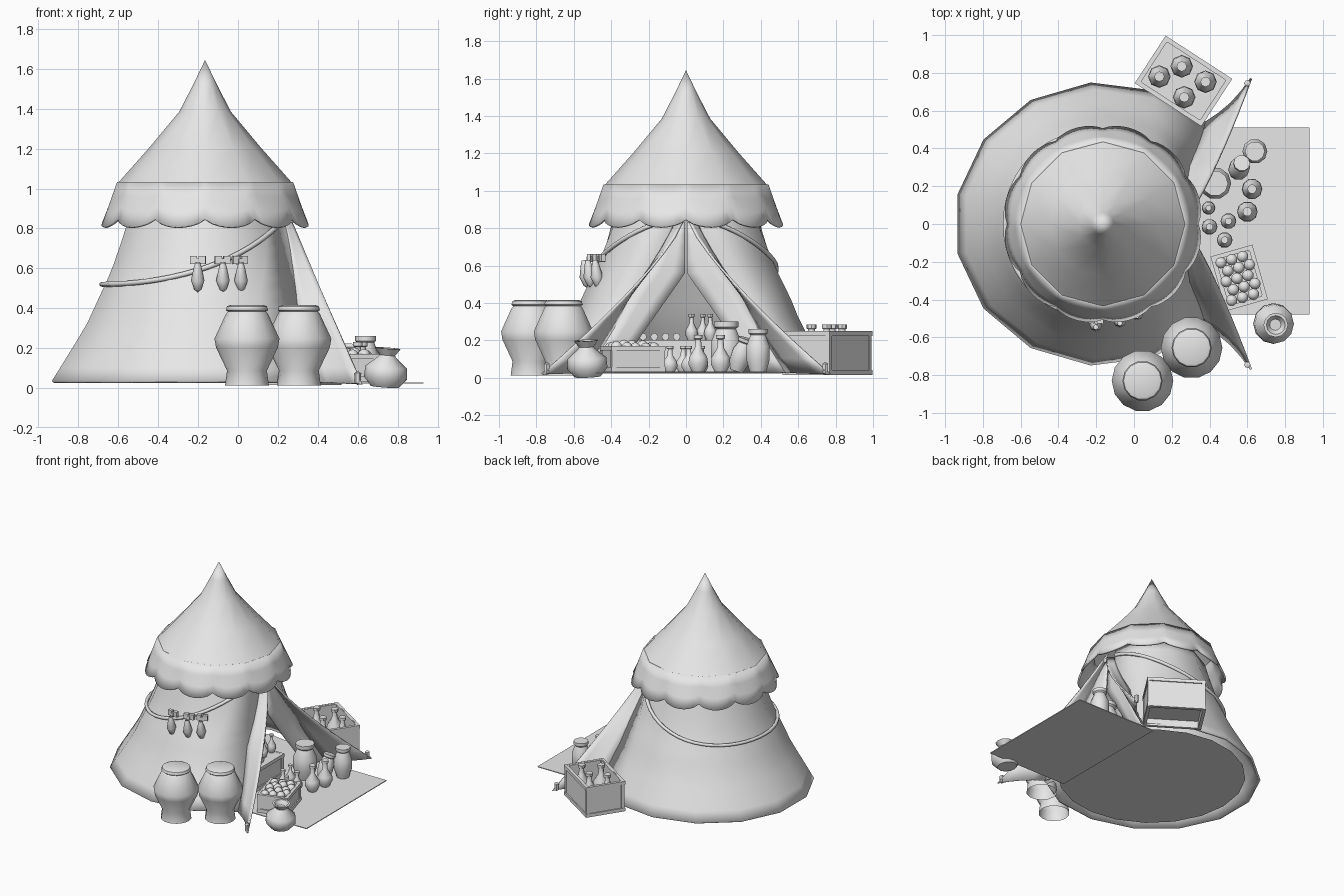
import bpy, bmesh, math, random
from mathutils import Matrix, Vector
from math import sin, cos, pi, radians

random.seed(4)
if "Cube" in bpy.data.objects:
    bpy.data.objects.remove(bpy.data.objects["Cube"])

GREY = (0.8, 0.8, 0.8, 1)
mat = bpy.data.materials.new("plain_grey")
mat.use_nodes = True
mat.diffuse_color = GREY
mat.node_tree.nodes["Principled BSDF"].inputs["Base Color"].default_value = GREY

AXIS = -0.165      # x of the tent pole
FLOOR = 0.03       # height of tent floor and mat


def finish(name, bm, smooth=30, thick=0):
    bmesh.ops.remove_doubles(bm, verts=bm.verts, dist=0.0005)
    bmesh.ops.recalc_face_normals(bm, faces=bm.faces)
    mesh = bpy.data.meshes.new(name)
    bm.to_mesh(mesh)
    bm.free()
    mesh.materials.append(mat)
    ob = bpy.data.objects.new(name, mesh)
    bpy.context.collection.objects.link(ob)
    if thick:
        mod = ob.modifiers.new("thickness", 'SOLIDIFY')
        mod.thickness, mod.offset = thick, 0
    if smooth:
        bpy.ops.object.select_all(action='DESELECT')
        ob.select_set(True)
        bpy.context.view_layer.objects.active = ob
        bpy.ops.object.shade_smooth_by_angle(angle=radians(smooth))
    return ob


def grid(bm, f, nu, nv):
    """Fill a sheet of quads from a function of two 0..1 parameters."""
    vs = [[bm.verts.new(f(i / nu, j / nv)) for i in range(nu + 1)] for j in range(nv + 1)]
    for a, b in zip(vs, vs[1:]):
        for i in range(nu):
            bm.faces.new((a[i], a[i + 1], b[i + 1], b[i]))


def lathe(name, profile, loc, sides=12, tilt=(0, 0), smooth=45, scale=(1, 1)):
    """Spin a (radius, height) profile round its own vertical axis."""
    bm = bmesh.new()
    n = len(profile) - 1

    def point(u, v):
        r, z = profile[round(v * n)]
        a = 2 * pi * u
        return (r * scale[0] * cos(a), r * scale[0] * sin(a), z * scale[1])
    grid(bm, point, sides, n)
    rot = Matrix.Rotation(tilt[1], 4, 'Y') @ Matrix.Rotation(tilt[0], 4, 'X')
    bm.transform(Matrix.Translation(loc) @ rot)
    return finish(name, bm, smooth)


def boxes(name, parts, loc, turn=0):
    """Join (centre, size) boxes into one object."""
    bm = bmesh.new()
    for c, s in parts:
        bmesh.ops.create_cube(bm, size=1, matrix=Matrix.Translation(c) @ Matrix.Diagonal((*s, 1)))
    bm.transform(Matrix.Translation(loc) @ Matrix.Rotation(radians(turn), 4, 'Z'))
    return finish(name, bm, 0)


def interp(table, z):
    for (z0, a), (z1, b) in zip(table, table[1:]):
        if z <= z1:
            return a + (b - a) * (z - z0) / (z1 - z0)
    return table[-1][1]


# Tent wall with a door gap that narrows upward, slightly flattened at the sides
RADII = [(0.03, 0.78), (0.31, 0.605), (0.59, 0.475), (0.8, 0.405), (0.92, 0.37)]
SQUASH = [(0.03, 0.955), (0.42, 1), (0.92, 1)]
GAPS = [(0.03, 46), (0.45, 33), (0.83, 8), (0.92, 8)]


def wall_point(angle, z, out=0):
    r = interp(RADII, z) + out
    return Vector((AXIS + r * cos(angle), r * sin(angle) * interp(SQUASH, z), z))


def wall(u, v):
    z = 0.03 + 0.89 * v
    gap = radians(interp(GAPS, z))
    return wall_point(gap + (2 * pi - 2 * gap) * u, z)


bm = bmesh.new()
grid(bm, wall, 11, 12)
finish("tent_wall", bm, 40, 0.015)

# Door flaps pulled outward, curtains folded inward, and pegs
INNER = [(0.03, 0.38), (0.17, 0.28), (0.56, 0.005), (0.83, 0.005)]
for side, label in ((1, "left"), (-1, "right")):
    def flap(u, v):
        z = 0.83 - 0.8 * v
        edge = wall_point(radians(interp(GAPS, z)), z)
        free = Vector((0.27 + 0.35 * v, 0.02 + 0.75 * v ** 1.25, z - 0.01 * v))
        p = edge.lerp(free, u)
        sag = 0.015 * sin(pi * u) * v
        return (p.x + sag, (p.y - sag) * side, p.z)

    def curtain(u, v):
        z = 0.83 - 0.8 * v
        edge = wall_point(radians(interp(GAPS, z)), z)
        p = edge.lerp(Vector((edge.x - 0.06 * v, interp(INNER, z), z)), u)
        return (p.x, p.y * side, p.z)
    bm = bmesh.new()
    grid(bm, flap, 4, 10)
    finish(label + "_door_flap", bm, 40, 0.012)
    bm = bmesh.new()
    grid(bm, curtain, 3, 12)
    finish(label + "_inner_curtain", bm, 40, 0.01)
    lathe(label + "_peg", [(0, 0), (0.015, 0.01), (0.018, 0.06), (0, 0.07)],
          (0.6, 0.745 * side, 0.015), 6)

# Pointed roof and scalloped hem
lathe("roof", [(0.435, 1.03), (0.28, 1.205), (0.13, 1.385), (0.06, 1.52), (0, 1.645)],
      (AXIS, 0, 0), 12, smooth=30)


def hem(u, v):
    a = 2 * pi * u
    lobe = abs(sin(6 * a)) ** 0.7
    mid = (a % (pi / 6)) - pi / 12
    top = 0.435 * cos(pi / 12) / cos(mid)
    r = top + (0.5 + 0.022 * lobe - top) * v
    z = 1.03 + (0.845 - 0.04 * lobe - 1.03) * v
    return (AXIS + r * cos(a), r * sin(a), z)


bm = bmesh.new()
grid(bm, hem, 96, 3)
finish("roof_hem", bm, 40, 0.014)

# Floor and mat
lathe("tent_floor", [(0, 0), (0.665, 0)], (AXIS, 0, FLOOR), 20)
boxes("mat", [((0, 0, 0), (0.68, 0.99, 0.006))], (0.59, 0.015, FLOOR - 0.004))

# Rope drooping round the wall


def rope_point(a):
    z = 0.52 + 0.33 * ((1 + cos(a)) / 2) ** 2
    return wall_point(a, z, 0.01)


curve = bpy.data.curves.new("rope", 'CURVE')
curve.dimensions = '3D'
curve.bevel_depth, curve.bevel_resolution = 0.013, 1
spline = curve.splines.new('POLY')
spline.points.add(48)
for i, p in enumerate(spline.points):
    p.co = (*rope_point(radians(10 + 340 * i / 48)), 1)
curve.materials.append(mat)
bpy.context.collection.objects.link(bpy.data.objects.new("rope", curve))

# Drying peppers tied to the rope with small bows
for i, deg in enumerate((-94, -80, -69)):
    p = rope_point(radians(deg))
    p.z = 0.635
    out = Vector((cos(radians(deg)), sin(radians(deg)), 0))
    lathe(f"pepper_{i}", [(0, 0), (0.018, 0.015), (0.034, 0.06), (0.02, 0.125), (0.012, 0.15)],
          p + out * 0.045 - Vector((0, 0, 0.155)), 8, (0.12, 0))
    boxes(f"pepper_bow_{i}", [((0.022, 0, 0.008), (0.034, 0.025, 0.04)),
                              ((-0.022, 0, 0.008), (0.034, 0.025, 0.04)),
                              ((0, 0, 0), (0.025, 0.035, 0.03))], p + out * 0.03, deg + 90)

# Two big storage jars with flat covers
JAR = [(0.11, 0), (0.1, 0.075), (0.155, 0.19), (0.163, 0.235), (0.105, 0.36),
       (0.096, 0.37), (0.106, 0.378), (0.1, 0.397), (0.085, 0.403), (0, 0.403)]
for i, (x, y) in enumerate(((0.045, -0.83), (0.305, -0.655))):
    lathe(f"big_jar_{i}", JAR, (x, y, 0.013), 14)

# Leaning jug beside the door
lathe("jug", [(0, 0), (0.07, 0.0), (0.108, 0.045), (0.104, 0.1), (0.045, 0.15), (0.04, 0.16),
              (0.065, 0.195), (0.05, 0.195), (0.03, 0.165), (0, 0.165)],
      (0.735, -0.525, 0.006), 12, (0.05, 0.08))


def crate(name, x, y, z, w, d, h, turn, fill):
    t = 0.016
    parts = [((0, 0, fill), (w - t, d - t, 0.01))]
    for s in (1, -1):
        parts += [((0, s * (d / 2 - t), h / 2), (w - t, t, h)),
                  ((s * (w / 2 - t), 0, h / 2), (t, d - t, h))]
        for zz in (0.014, h - 0.012):
            parts += [((0, s * (d / 2 - t / 2), zz), (w, t, 0.026)),
                      ((s * (w / 2 - t / 2), 0, zz), (t, d, 0.026))]
        for q in (1, -1):
            parts.append(((s * (w / 2 - t), q * (d / 2 - t), h / 2), (t * 1.6, t * 1.6, h)))
    boxes(name, parts, (x, y, z), turn)


def in_crate(x, y, turn, u, v):
    a = radians(turn)
    return (x + u * cos(a) - v * sin(a), y + u * sin(a) + v * cos(a))


# Profiles at unit size for bottles and pots
BOTTLE = [(0, 0), (0.6, 0), (1, 0.22), (0.92, 0.4), (0.35, 0.65), (0.3, 0.88), (0.45, 0.9),
          (0.45, 1), (0, 1)]
POT = [(0, 0), (0.7, 0), (1, 0.3), (1, 0.6), (0.7, 0.82), (0.65, 0.86), (0.8, 0.9), (0.8, 1),
       (0, 1)]

# Back crate of bottles
crate("bottle_crate", 0.262, 0.757, 0.015, 0.42, 0.3, 0.235, -33, 0.06)
for i, (u, v) in enumerate(((-0.12, -0.05), (-0.05, 0.06), (0.1, 0.06), (0.05, -0.07))):
    bx, by = in_crate(0.262, 0.757, -33, u, v)
    lathe(f"crate_bottle_{i}", BOTTLE, (bx, by, 0.075), 8, scale=(0.06, 0.21))

# Small crate of round fruit
crate("fruit_crate", 0.557, -0.285, FLOOR, 0.23, 0.3, 0.14, 16, 0.09)
for i in range(3):
    for j in range(5):
        u = (i - 1) * 0.06 + (0.012 if j % 2 else -0.012)
        bx, by = in_crate(0.557, -0.285, 16, u, (j - 2) * 0.052)
        bm = bmesh.new()
        bmesh.ops.create_icosphere(bm, subdivisions=2, radius=0.031, matrix=Matrix.Translation(
            (bx, by, 0.155 + random.uniform(0, 0.02))))
        finish(f"fruit_{i}_{j}", bm)

# Goods on the mat: x, y, radius, height, profile
GOODS = [(0.64, 0.385, 0.066, 0.23, POT), (0.43, 0.215, 0.085, 0.27, POT),
         (0.625, 0.185, 0.055, 0.2, BOTTLE), (0.6, 0.065, 0.055, 0.2, BOTTLE),
         (0.5, 0.015, 0.042, 0.14, BOTTLE), (0.4, -0.015, 0.042, 0.14, BOTTLE),
         (0.48, -0.085, 0.042, 0.14, BOTTLE), (0.395, 0.085, 0.036, 0.14, BOTTLE)]
for i, (x, y, r, h, shape) in enumerate(GOODS):
    lathe(f"mat_vessel_{i}", shape, (x, y, FLOOR), 10, scale=(r, h))
lathe("leaning_pot", POT, (0.545, 0.27, FLOOR + 0.01), 10, (-0.3, 0.15), scale=(0.055, 0.18))

# Display table inside with bottles and wrapped rolls
crate("inner_table", 0.17, -0.06, FLOOR, 0.24, 0.44, 0.17, 0, 0.165)
for i, y in enumerate((0.03, 0.09, 0.13)):
    lathe(f"table_bottle_{i}", BOTTLE, (0.2 - 0.04 * (i % 2), y, 0.2), 8, scale=(0.034, 0.14))
for i in range(4):
    lathe(f"table_roll_{i}", [(0, 0), (0.02, 0), (0.02, 0.16), (0, 0.16)],
          (0.09, -0.05 - 0.06 * i, 0.22), 8, (0, pi / 2))
